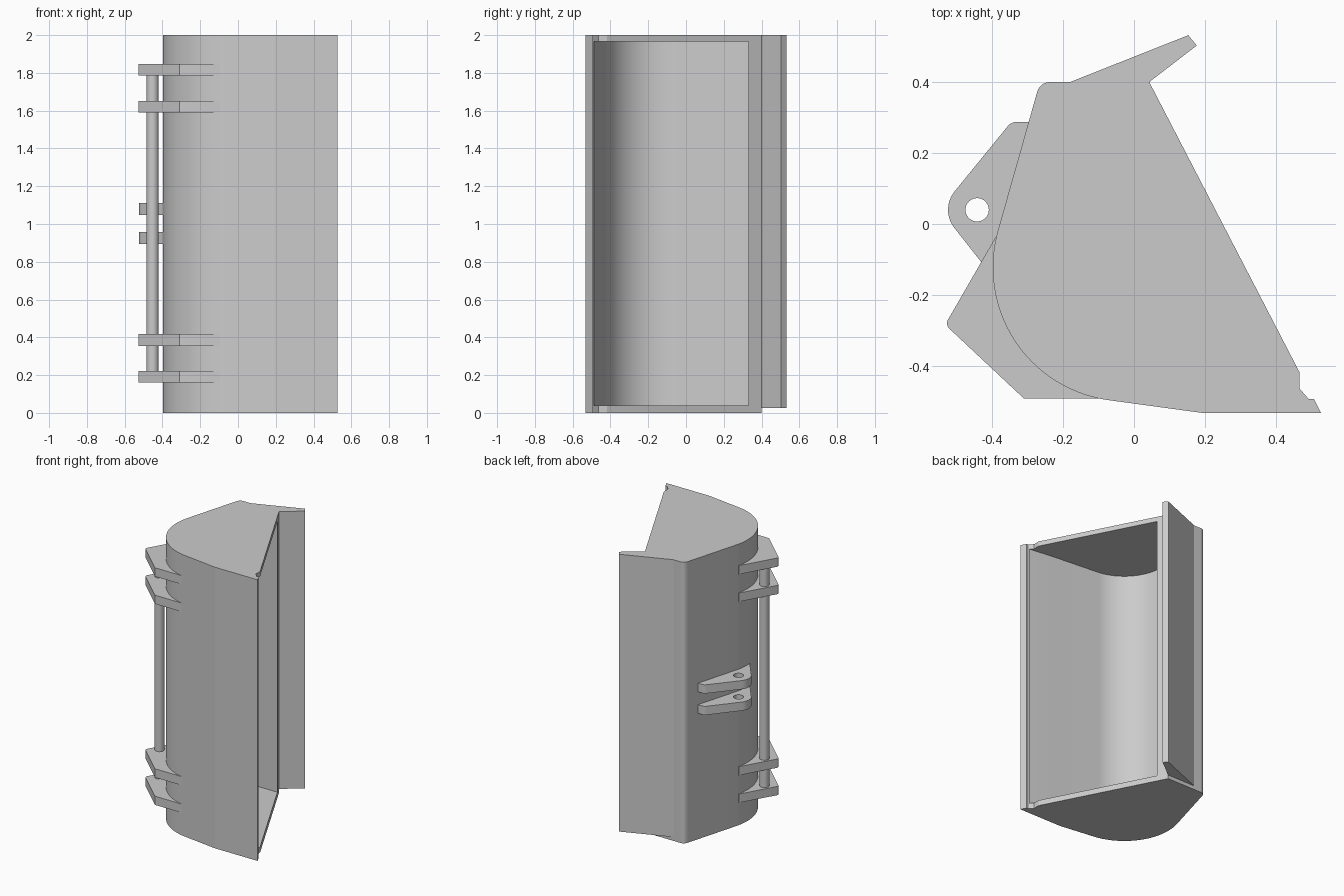
import bpy, bmesh
from math import cos, sin, radians

cube = bpy.data.objects.get("Cube")
if cube:
    bpy.data.objects.remove(cube, do_unlink=True)

# Single painted steel colour
steel = bpy.data.materials.new("steel_grey")
steel.use_nodes = True
steel.diffuse_color = (0.6, 0.6, 0.6, 1)
steel.node_tree.nodes["Principled BSDF"].inputs["Base Color"].default_value = (0.6, 0.6, 0.6, 1)


def arc(cx, cy, r, start, end, steps):
    """Points on a circular arc, angles in degrees."""
    angles = [radians(start + (end - start) * i / steps) for i in range(steps + 1)]
    return [(cx + r * cos(a), cy + r * sin(a)) for a in angles]


def prism(name, outline, z0, z1):
    """Extrude a plan outline upward from z0 to z1."""
    bm = bmesh.new()
    face = bm.faces.new([bm.verts.new((x, y, z0)) for x, y in outline])
    top = bmesh.ops.extrude_face_region(bm, geom=[face])["geom"]
    bmesh.ops.translate(bm, vec=(0, 0, z1 - z0),
                        verts=[v for v in top if isinstance(v, bmesh.types.BMVert)])
    bmesh.ops.recalc_face_normals(bm, faces=bm.faces)
    mesh = bpy.data.meshes.new(name)
    bm.to_mesh(mesh)
    bm.free()
    mesh.materials.append(steel)
    obj = bpy.data.objects.new(name, mesh)
    bpy.context.collection.objects.link(obj)
    return obj


def activate(obj):
    bpy.ops.object.select_all(action='DESELECT')
    obj.select_set(True)
    bpy.context.view_layer.objects.active = obj


def cut(obj, cutter):
    """Subtract the cutter and discard it."""
    cutter.hide_render = True
    mod = obj.modifiers.new("cut", 'BOOLEAN')
    mod.operation = 'DIFFERENCE'
    mod.solver = 'EXACT'
    mod.object = cutter
    activate(obj)
    bpy.ops.object.modifier_apply(modifier=mod.name)
    bpy.data.objects.remove(cutter, do_unlink=True)


def smooth(obj):
    activate(obj)
    bpy.ops.object.shade_smooth_by_angle(angle=radians(25))


# Bucket shell: curved back, thick walls, stepped cutting lip, hollow inside
CX, CY, R, WALL = -0.02, -0.122, 0.378, 0.068
outer = ([(0.527, -0.532), (0.19, -0.532)]
         + arc(CX, CY, R, 263.7, 163.7, 28)
         + arc(-0.237, 0.363, 0.037, 163.7, 90, 6)
         + [(-0.18, 0.4), (0.043, 0.4), (0.466, -0.417), (0.466, -0.463),
            (0.492, -0.493), (0.507, -0.493)])
cavity = ([(0.7, -0.487), (0.487, -0.487), (0.32, -0.465)]
          + arc(CX, CY, R - WALL, 263.7, 163.7, 28)
          + [(-0.212, 0.33), (0.7, 0.33)])
shell = prism("bucket_shell", outer, 0, 2)
cut(shell, prism("cavity_cutter", cavity, 0.04, 1.965))
activate(shell)
bpy.ops.object.shade_smooth_by_angle(angle=radians(5))

# Flared lip along the back edge of the mouth
prism("back_lip", [(-0.18, 0.4), (0.043, 0.4), (0.177, 0.503), (0.153, 0.532)], 0.027, 2)

# Two pairs of hinge plates hugging the curved back
hinge = (arc(CX, CY, R - 0.012, 258, 167, 24)
         + [(-0.39, -0.037)]
         + arc(-0.507, -0.28, 0.02, 150, 228, 6)
         + [(-0.31, -0.492), (-0.09, -0.492)])
for i, z in enumerate((0.16, 0.355, 1.59, 1.785)):
    smooth(prism(f"hinge_plate_{i + 1}", hinge, z, z + 0.062))

# Long hinge rod
smooth(prism("hinge_rod", arc(-0.452, -0.237, 0.032, 0, 345, 23), 0.2, 1.8))

# Pair of drilled lifting ears in the middle
HX, HY = -0.442, 0.04
ear = ([(-0.28, 0.288)]
       + arc(-0.33, 0.255, 0.033, 90, 140, 4)
       + arc(HX, HY, 0.082, 140, 218, 10)
       + [(-0.397, -0.15), (-0.385, -0.12), (-0.375, -0.03)])
for i, z in enumerate((0.895, 1.048)):
    plate = prism(f"ear_plate_{i + 1}", ear, z, z + 0.062)
    cut(plate, prism("hole_cutter", arc(HX, HY, 0.033, 0, 345, 23), z - 0.1, z + 0.2))
    smooth(plate)
